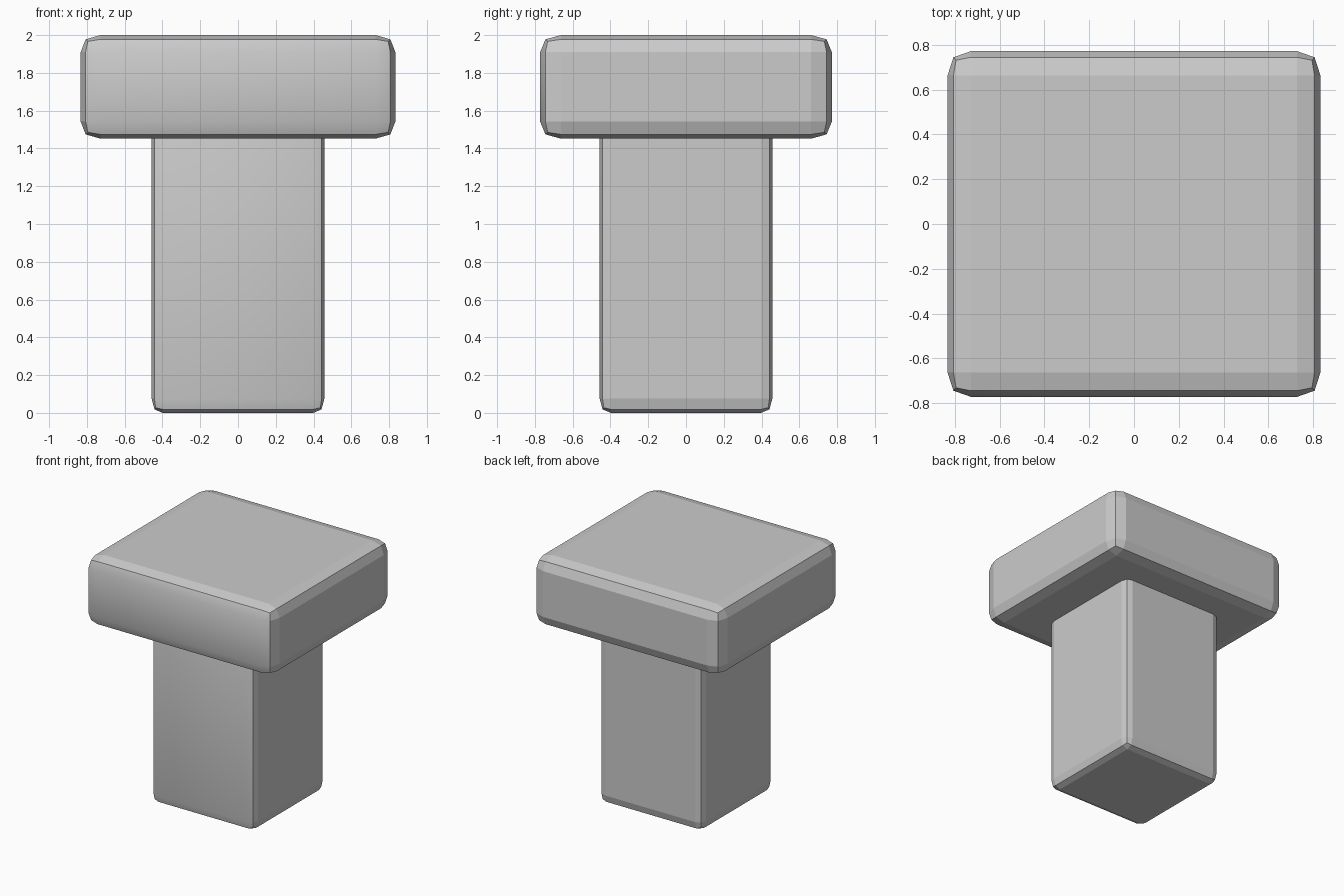
import bpy
import bmesh
import math
from mathutils import Vector

if "Cube" in bpy.data.objects:
    bpy.data.objects.remove(bpy.data.objects["Cube"])


def bevelled_block(name, half_x, half_y, z_low, z_high, bevel):
    """Box with two-step bevels, whose width may differ per axis."""
    half = Vector((half_x, half_y, (z_high - z_low) / 2))
    bm = bmesh.new()
    bmesh.ops.create_cube(bm, size=2)
    # Bevel by one unit, then scale to the real bevel widths
    for v in bm.verts:
        v.co = Vector([c * h / b for c, h, b in zip(v.co, half, bevel)])
    bmesh.ops.bevel(bm, geom=bm.edges[:], offset=1, segments=2,
                    profile=0.56, affect='EDGES')
    bmesh.ops.scale(bm, vec=Vector(bevel), verts=bm.verts)
    bm.normal_update()

    # Soft shading on the front face only, crisp facets elsewhere
    for f in bm.faces:
        f.smooth = f.normal.y < -0.75
    for e in bm.edges:
        e.smooth = e.calc_face_angle(0) < math.radians(30)

    mesh = bpy.data.meshes.new(name)
    bm.to_mesh(mesh)
    bm.free()
    obj = bpy.data.objects.new(name, mesh)
    obj.location.z = (z_low + z_high) / 2
    bpy.context.collection.objects.link(obj)
    return obj


# Square post, running a little way into the head
bevelled_block("post", 0.457, 0.457, 0.0, 1.56, (0.058, 0.06, 0.075))

# Wide head
bevelled_block("head", 0.833, 0.772, 1.452, 2.0, (0.104, 0.109, 0.09))
